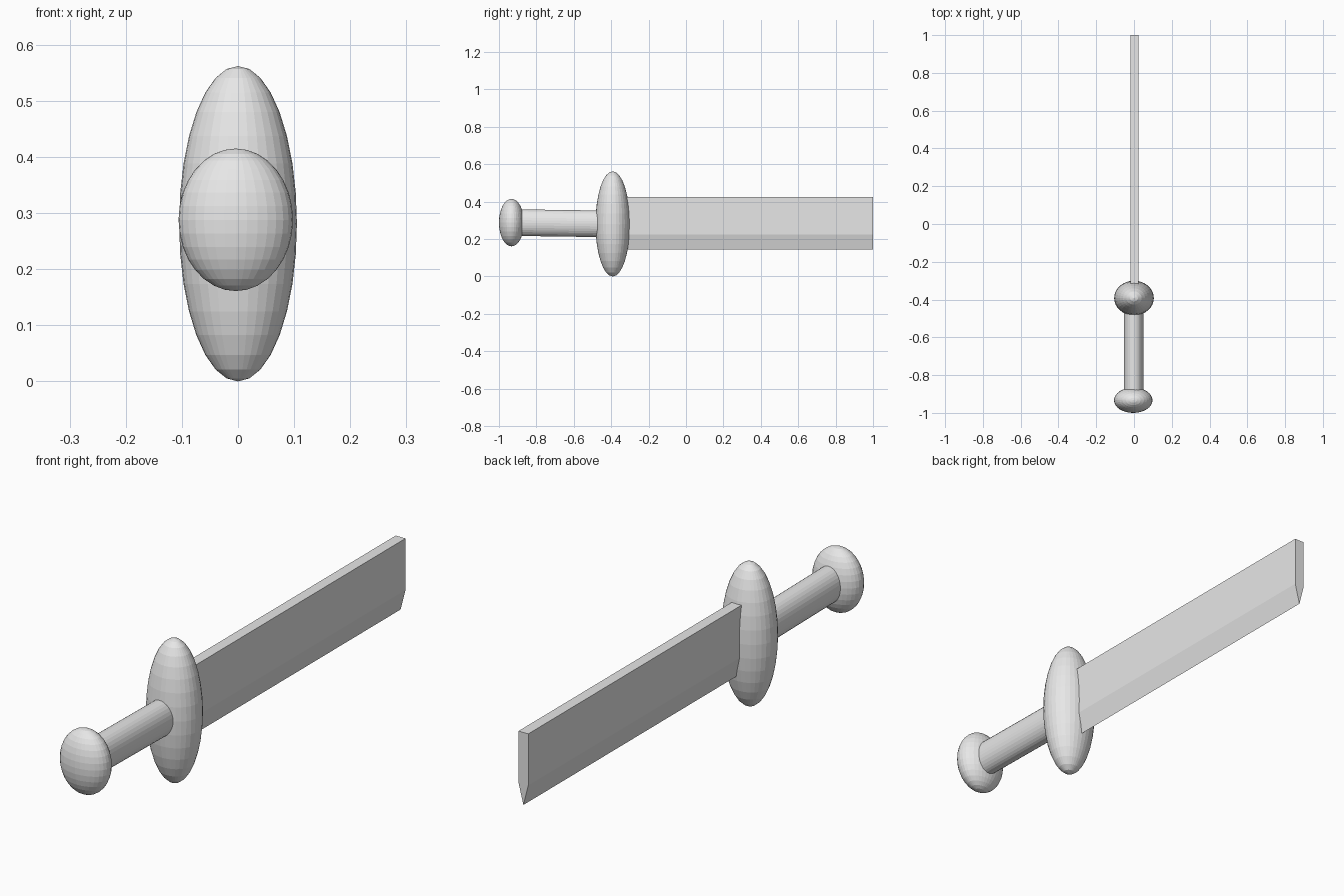
import bpy, bmesh, math
from mathutils import Matrix, Vector

if "Cube" in bpy.data.objects:
    bpy.data.objects.remove(bpy.data.objects["Cube"])

grey = bpy.data.materials.new("plain_grey")
grey.diffuse_color = (0.8, 0.8, 0.8, 1.0)
grey.use_nodes = True
grey.node_tree.nodes["Principled BSDF"].inputs["Base Color"].default_value = grey.diffuse_color


def finish(name, bm):
    """Turn a bmesh into a flat-shaded, coloured object."""
    bmesh.ops.recalc_face_normals(bm, faces=bm.faces)
    mesh = bpy.data.meshes.new(name)
    bm.to_mesh(mesh)
    bm.free()
    mesh.materials.append(grey)
    obj = bpy.data.objects.new(name, mesh)
    bpy.context.collection.objects.link(obj)
    return obj


def ellipsoid(name, centre, radii):
    bm = bmesh.new()
    bmesh.ops.create_uvsphere(bm, u_segments=32, v_segments=16, radius=1)
    bmesh.ops.scale(bm, vec=radii, verts=bm.verts)
    bmesh.ops.translate(bm, vec=centre, verts=bm.verts)
    return finish(name, bm)


# Tall oval guard and small flattened pommel
ellipsoid("guard", (0, -0.392, 0.281), (0.105, 0.092, 0.281))
ellipsoid("pommel", (-0.004, -0.933, 0.288), (0.102, 0.067, 0.127))

# Grip: oval cylinder, sloping very slightly down towards the guard
start, end = Vector((-0.002, -0.92, 0.288)), Vector((-0.002, -0.42, 0.281))
bm = bmesh.new()
bmesh.ops.create_cone(bm, cap_ends=True, segments=32, radius1=1, radius2=1,
                      depth=(end - start).length)
bmesh.ops.scale(bm, vec=(0.052, 0.071, 1), verts=bm.verts)
tilt = math.atan2(end.z - start.z, end.y - start.y)
bmesh.ops.transform(bm, verts=bm.verts,
                    matrix=Matrix.Translation((start + end) / 2)
                    @ Matrix.Rotation(math.radians(-90) + tilt, 4, 'X'))
finish("grip", bm)

# Blade: thick straight back, narrowing to a sharp lower edge, square tip
profile = [(-0.019, 0.426), (0.023, 0.426), (0.023, 0.28), (0.019, 0.222),
           (0.002, 0.143), (-0.015, 0.222), (-0.019, 0.28)]
profile = [(-0.019, 0.426), (0.023, 0.426), (0.023, 0.225),
           (0.002, 0.143), (-0.019, 0.225)]
bm = bmesh.new()
base = bm.faces.new([bm.verts.new((x, -0.32, z)) for x, z in profile])
ext = bmesh.ops.extrude_face_region(bm, geom=[base], use_keep_orig=True)
tip = [v for v in ext["geom"] if isinstance(v, bmesh.types.BMVert)]
bmesh.ops.translate(bm, vec=(0, 1.32, 0), verts=tip)
finish("blade", bm)
